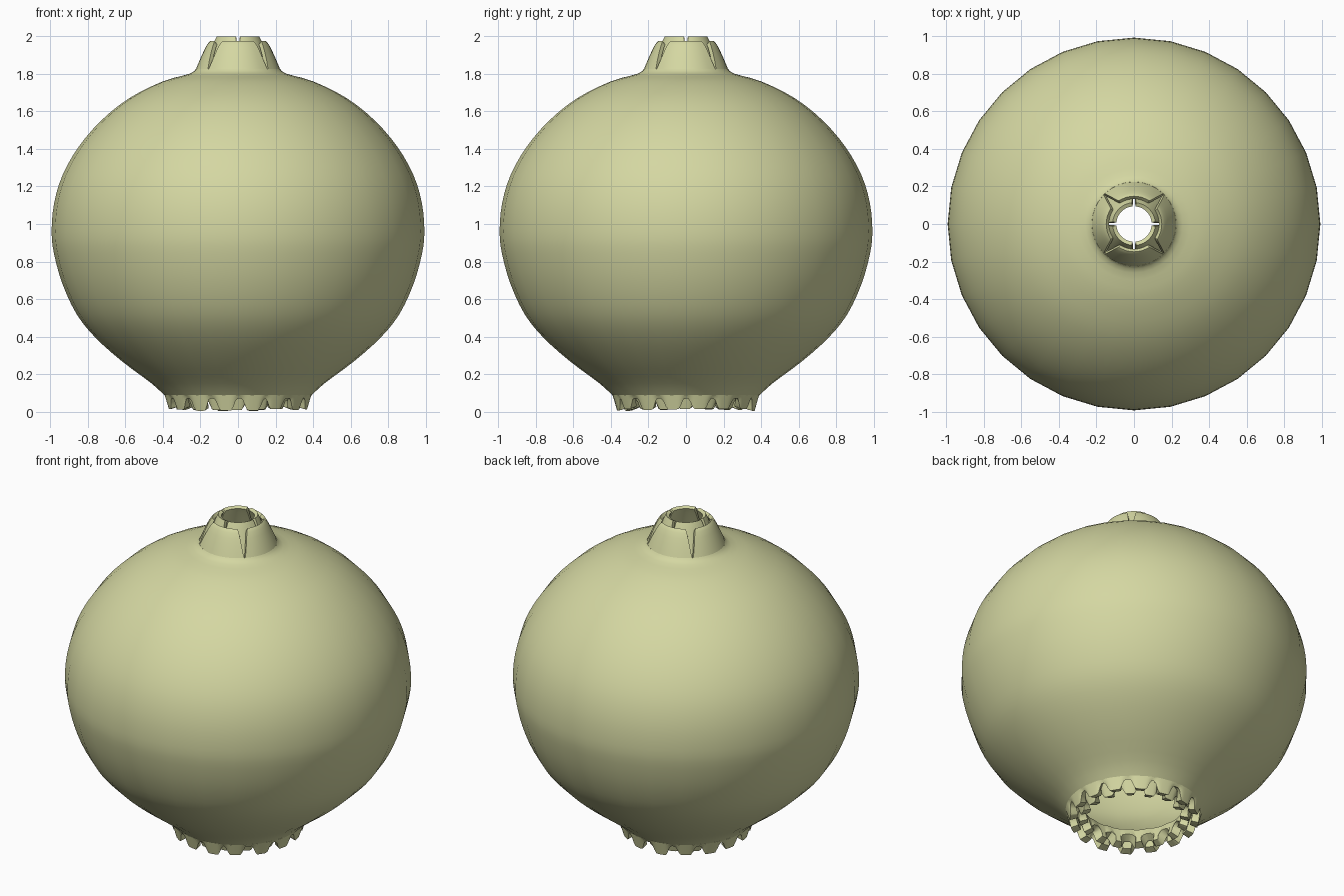
import bpy, math, random
from mathutils import Vector

if "Cube" in bpy.data.objects:
    bpy.data.objects.remove(bpy.data.objects["Cube"])

random.seed(4)
skin = bpy.data.materials.new("pale_olive")
skin.diffuse_color = (0.66, 0.68, 0.36, 1)
skin.use_nodes = True
skin.node_tree.nodes["Principled BSDF"].inputs["Base Color"].default_value = skin.diffuse_color


def sheet(name, surface, cols, rows, closed, thickness, angle=40):
    """Grid of surface(u, v) -> (azimuth, radius, z), thickened inwards."""
    n = cols if closed else cols + 1
    verts = []
    for j in range(rows + 1):
        for i in range(n):
            a, r, z = surface(i / cols, j / rows)
            verts.append((r * math.cos(a), r * math.sin(a), z))
    faces = []
    for j in range(rows):
        for i in range(cols):
            k = (i + 1) % n
            faces.append((j * n + i, j * n + k, (j + 1) * n + k, (j + 1) * n + i))
    mesh = bpy.data.meshes.new(name)
    mesh.from_pydata(verts, [], faces)
    mesh.materials.append(skin)
    ob = bpy.data.objects.new(name, mesh)
    bpy.context.collection.objects.link(ob)
    mod = ob.modifiers.new("thickness", 'SOLIDIFY')
    mod.thickness = thickness
    mod.offset = -1
    bpy.ops.object.select_all(action='DESELECT')
    ob.select_set(True)
    bpy.context.view_layer.objects.active = ob
    bpy.ops.object.modifier_apply(modifier=mod.name)
    bpy.ops.object.shade_smooth_by_angle(angle=math.radians(angle))
    return ob


def along(points, t):
    """Smooth curve through the points, t from 0 to 1."""
    s = t * (len(points) - 1)
    i = min(int(s), len(points) - 2)
    f = s - i
    p = [Vector(points[max(0, min(len(points) - 1, i + k))]) for k in (-1, 0, 1, 2)]
    return 0.5 * (2 * p[1] + (p[2] - p[0]) * f
                  + (2 * p[0] - 5 * p[1] + 4 * p[2] - p[3]) * f * f
                  + (3 * p[1] - p[0] - 3 * p[2] + p[3]) * f ** 3)


# Hollow round body, turned with 32 sides
body_profile = [(0.39, 0.085), (0.46, 0.15), (0.62, 0.27), (0.76, 0.395), (0.86, 0.52),
                (0.935, 0.68), (0.98, 0.84), (0.993, 0.96), (0.98, 1.11), (0.935, 1.26),
                (0.85, 1.41), (0.73, 1.55), (0.58, 1.67), (0.40, 1.76), (0.26, 1.80),
                (0.225, 1.825)]


def body(u, v):
    r, z = along(body_profile, v)
    return u * math.tau, r, z


sheet("body", body, 32, 45, True, 0.03)


# Collar: outer petals on the axes, inner petals on the diagonals
def petals(name, offset, gap, profile):
    for k in range(4):
        mid = offset + 90 * k

        def petal(u, v):
            half = 45 - gap * v
            r, z = along(profile, v)
            return math.radians(mid + (2 * u - 1) * half), r, z

        sheet(f"{name}_{k + 1}", petal, 8, 6, False, 0.022)


petals("outer_petal", 0, 12, [(0.228, 1.815), (0.197, 1.89), (0.165, 1.955), (0.148, 1.974)])
petals("inner_petal", 45, 6, [(0.200, 1.79), (0.165, 1.88), (0.130, 1.965), (0.114, 2.0)])


# Scalloped root rims: rings of rounded teeth around the bottom opening
def rim(name, count, phase, top, bottom, arch_z, thickness):
    drop = [random.uniform(0.82, 1.0) for _ in range(count)]
    drop[0] = 1.0
    shift = [random.uniform(-0.07, 0.07) for _ in range(count)]

    def tooth(u, v):
        s = u * count
        i = int(s) % count
        d = abs(s - int(s) - 0.5 - shift[i])
        w = max(0, min(1, (0.43 - d) / 0.24))
        w = w * w * (3 - 2 * w) * drop[i]
        low = arch_z + (bottom[1] - arch_z) * w
        z = low + (top[1] - low) * v
        f = (top[1] - z) / (top[1] - bottom[1])
        r = top[0] + (bottom[0] - top[0]) * f + 0.014 * (w - 0.5) * (1 - v)
        return u * math.tau + phase, r, z

    sheet(name, tooth, count * 12, 5, True, thickness, 50)


rim("outer_root_rim", 16, math.pi / 2, (0.392, 0.088), (0.362, 0.004), 0.07, 0.045)
rim("inner_root_rim", 16, math.pi / 2 + math.pi / 16, (0.345, 0.11), (0.305, 0.008), 0.06, 0.05)
